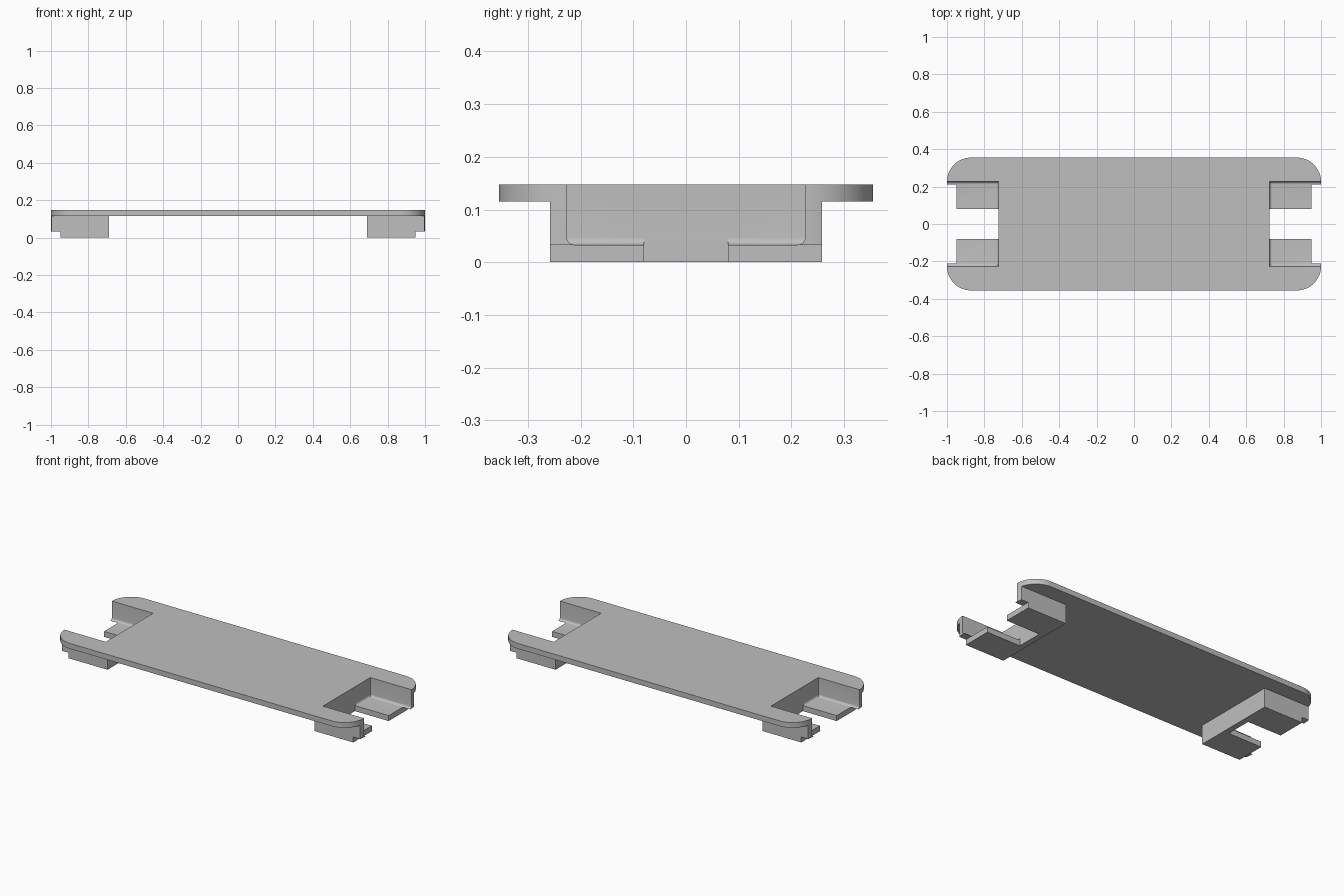
import bpy, bmesh, math

if "Cube" in bpy.data.objects:
    bpy.data.objects.remove(bpy.data.objects["Cube"], do_unlink=True)

# Main dimensions
HALF_Y, TOP, UNDER = 0.355, 0.147, 0.115
POCKET_X, POCKET_Y = 0.725, 0.226
WALL = 0.033
RADIUS = HALF_Y - POCKET_Y
FILLET = 0.014

grey = bpy.data.materials.new("plain grey")
grey.use_nodes = True
grey.diffuse_color = (0.52, 0.52, 0.52, 1)
grey.node_tree.nodes["Principled BSDF"].inputs["Base Color"].default_value = (0.52, 0.52, 0.52, 1)


def prism(name, outline, z0, z1):
    """Extrude a flat outline between two heights."""
    bm = bmesh.new()
    face = bm.faces.new([bm.verts.new((x, y, z0)) for x, y in outline])
    side = bmesh.ops.extrude_face_region(bm, geom=[face])["geom"]
    top = [v for v in side if isinstance(v, bmesh.types.BMVert)]
    bmesh.ops.translate(bm, vec=(0, 0, z1 - z0), verts=top)
    bmesh.ops.recalc_face_normals(bm, faces=bm.faces)
    mesh = bpy.data.meshes.new(name)
    bm.to_mesh(mesh)
    bm.free()
    mesh.materials.append(grey)
    obj = bpy.data.objects.new(name, mesh)
    bpy.context.collection.objects.link(obj)
    return obj


def box(name, xs, y, z0, z1):
    a, b = xs
    return prism(name, [(a, -y), (b, -y), (b, y), (a, y)], z0, z1)


def combine(target, other, operation):
    """Apply a boolean and discard the helper."""
    mod = target.modifiers.new(operation, "BOOLEAN")
    mod.operation, mod.solver, mod.object = operation, "EXACT", other
    bpy.context.view_layer.objects.active = target
    bpy.ops.object.modifier_apply(modifier=mod.name)
    bpy.data.objects.remove(other, do_unlink=True)


def rounded_outline():
    points = []
    for quarter, (sx, sy) in enumerate([(1, 1), (-1, 1), (-1, -1), (1, -1)]):
        for i in range(17):
            a = math.radians(90) * (quarter + i / 16)
            points.append((sx * (1 - RADIUS) + RADIUS * math.cos(a),
                           sy * POCKET_Y + RADIUS * math.sin(a)))
    return points


# Rounded top plate
plate = prism("cover_plate", rounded_outline(), UNDER, TOP)

for s in (-1, 1):
    # Clip block whose ends follow the plate outline
    clip = prism("clip_block", rounded_outline(), 0, TOP - 0.01)
    combine(clip, box("clip_bounds", sorted((s * 0.69, s * 1.2)), POCKET_Y + WALL - 0.001, -1, 1), "INTERSECT")
    combine(plate, clip, "UNION")

for s in (-1, 1):
    # Pocket with filleted floor edges
    pocket = box("pocket_cutter", sorted((s * POCKET_X, s * 1.2)), POCKET_Y, WALL, 0.3)
    bm = bmesh.new()
    bm.from_mesh(pocket.data)
    low = [e for e in bm.edges if all(v.co.z < 0.1 for v in e.verts)]
    bmesh.ops.bevel(bm, geom=low, offset=FILLET, segments=6, profile=0.5, affect="EDGES")
    bm.to_mesh(pocket.data)
    bm.free()
    combine(plate, pocket, "DIFFERENCE")
    # Gap between the two floor tongues, and the shorter floor end
    combine(plate, box("gap_cutter", sorted((s * POCKET_X, s * 1.2)), 0.08, -0.1, 0.1), "DIFFERENCE")
    combine(plate, box("step_cutter", sorted((s * 0.95, s * 1.2)), 0.5, -0.1, WALL), "DIFFERENCE")

# Smooth curves, sharp edges
bpy.ops.object.select_all(action="DESELECT")
plate.select_set(True)
bpy.context.view_layer.objects.active = plate
bpy.ops.object.shade_smooth_by_angle(angle=math.radians(30))
